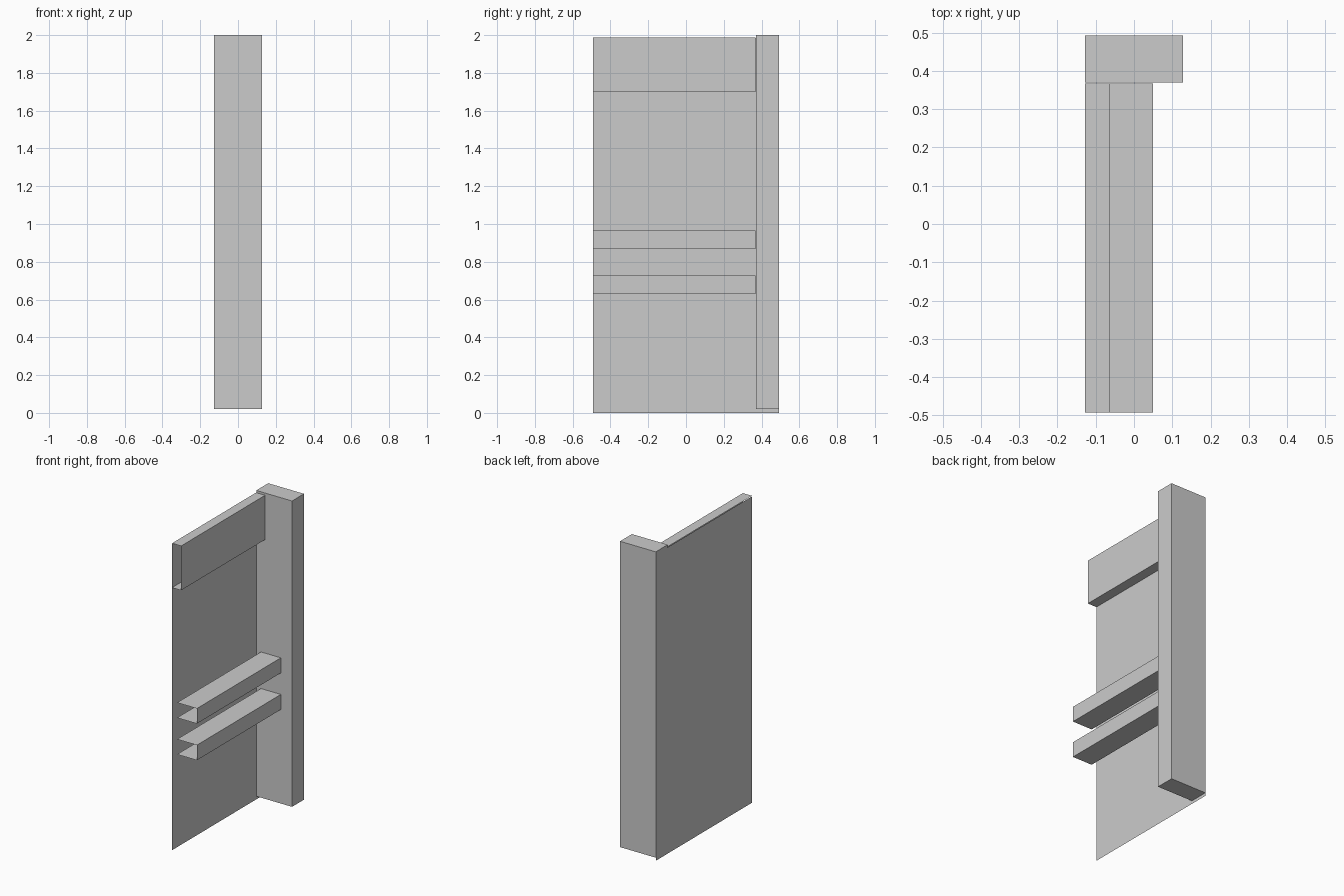
import bpy

if "Cube" in bpy.data.objects:
    bpy.data.objects.remove(bpy.data.objects["Cube"])

Y0, Y1, YP = -0.492, 0.492, 0.37   # front edge, back edge, front of post
XL = -0.128                        # plane of the thin panel


def make(name, verts, faces):
    me = bpy.data.meshes.new(name)
    me.from_pydata(verts, [], faces)
    ob = bpy.data.objects.new(name, me)
    bpy.context.collection.objects.link(ob)
    return ob


def sheet(name, profile, y0, y1):
    """Sweep an open (x, z) profile along y, leaving the ends open."""
    n = len(profile)
    verts = [(x, y, z) for y in (y0, y1) for x, z in profile]
    faces = [(i, i + 1, n + i + 1, n + i) for i in range(n - 1)]
    return make(name, verts, faces)


def channel(name, x0, x1, z0, z1):
    """Three-sided strip, open towards the panel."""
    return sheet(name, [(x0, z0), (x1, z0), (x1, z1), (x0, z1)], Y0, YP - 0.003)


# thin panel, running down behind the post
sheet("back_panel", [(XL, 0), (XL, 1.983)], Y0, Y1)

# solid corner post
bpy.ops.mesh.primitive_cube_add(size=1, location=(0, (YP + Y1) / 2, 1.01))
post = bpy.context.object
post.name = "corner_post"
post.scale = (0.256, Y1 - YP, 1.98)

# shallow header and two open rails
channel("header", XL, -0.063, 1.70, 1.987)
for i, z in enumerate((0.63, 0.867)):
    channel(f"rail_{i + 1}", -0.092, 0.05, z, z + 0.098)
